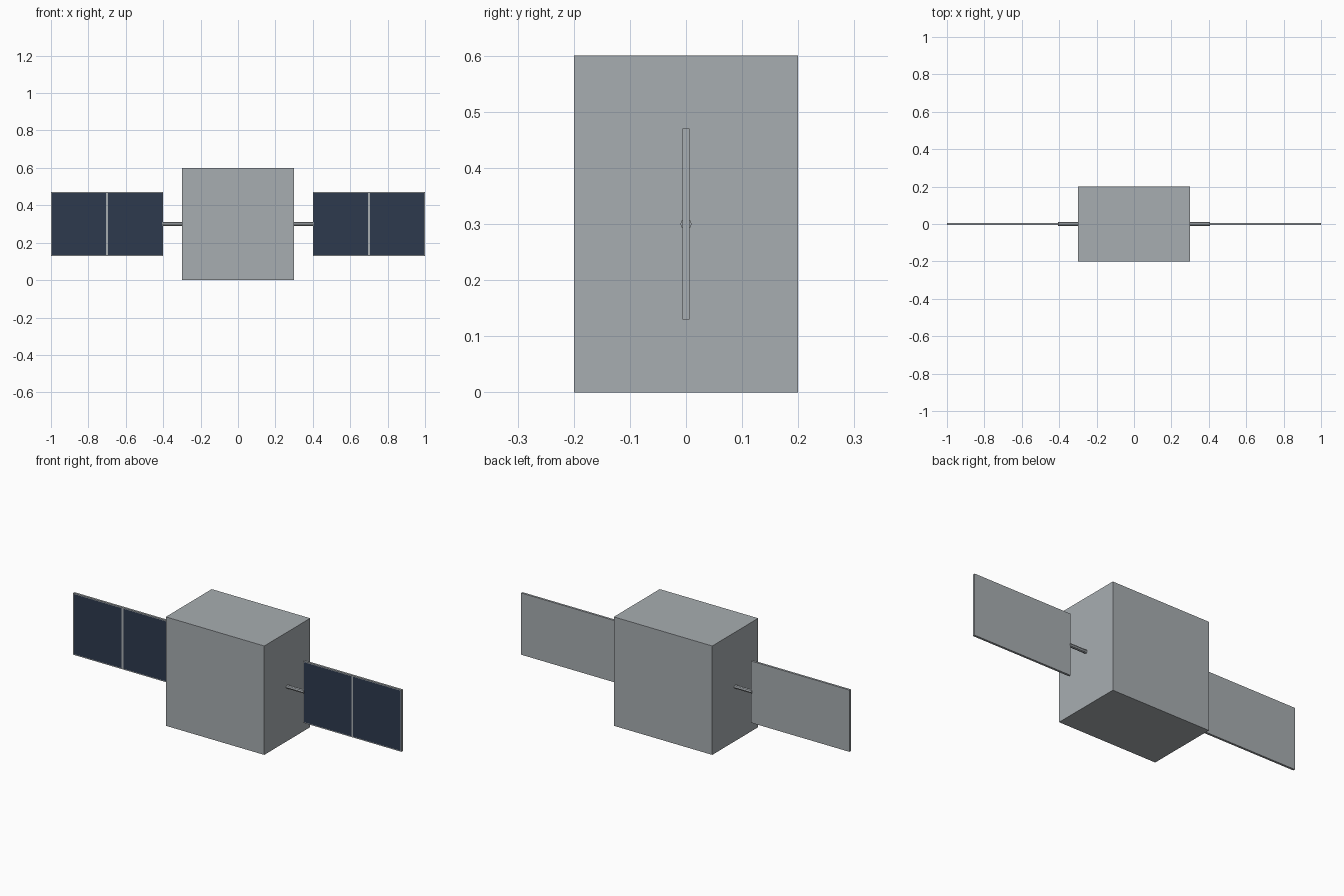
import bpy, bmesh
from math import pi
from mathutils import Matrix, Vector

default = bpy.data.objects.get("Cube")
if default:
    bpy.data.objects.remove(default, do_unlink=True)


def material(name, rgb):
    mat = bpy.data.materials.new(name)
    mat.use_nodes = True
    mat.diffuse_color = (*rgb, 1)
    mat.node_tree.nodes["Principled BSDF"].inputs["Base Color"].default_value = (*rgb, 1)
    return mat


grey = material("satellite grey", (0.39, 0.42, 0.44))
navy = material("solar cell navy", (0.026, 0.042, 0.076))

MID_Z = 0.3


def finish(bm, name, *mats):
    mesh = bpy.data.meshes.new(name)
    bm.to_mesh(mesh)
    bm.free()
    for mat in mats:
        mesh.materials.append(mat)
    obj = bpy.data.objects.new(name, mesh)
    bpy.context.collection.objects.link(obj)
    return obj


def box(center, size):
    bm = bmesh.new()
    place = Matrix.Translation(center) @ Matrix.Diagonal((*size, 1))
    bmesh.ops.create_cube(bm, size=1, matrix=place)
    return bm


# Main body
finish(box((0, 0, MID_Z), (0.6, 0.4, 0.6)), "body", grey)

for side, label in ((1, "left"), (-1, "right")):
    # Arm joining the body to the panel
    bm = bmesh.new()
    place = Matrix.Translation((side * 0.35, 0, MID_Z)) @ Matrix.Rotation(pi / 2, 4, "Y")
    bmesh.ops.create_cone(bm, cap_ends=True, segments=8, radius1=0.01,
                          radius2=0.01, depth=0.11, matrix=place)
    finish(bm, label + "_arm", grey)

    # Solar panel, cut so that two cells lie inside a narrow frame
    mid_x, rim = side * 0.7, 0.005
    bm = box((mid_x, 0, MID_Z), (0.6, 0.012, 0.34))
    cuts = [((mid_x + d, 0, 0), (1, 0, 0)) for d in (rim - 0.3, -rim, rim, 0.3 - rim)]
    cuts += [((0, 0, MID_Z + d), (0, 0, 1)) for d in (rim - 0.17, 0.17 - rim)]
    for point, normal in cuts:
        bmesh.ops.bisect_plane(bm, geom=bm.verts[:] + bm.edges[:] + bm.faces[:],
                               plane_co=Vector(point), plane_no=Vector(normal))
    bm.normal_update()
    for face in bm.faces:
        c = face.calc_center_median()
        in_cell = rim < abs(c.x - mid_x) < 0.3 - rim and abs(c.z - MID_Z) < 0.17 - rim
        face.material_index = int(face.normal.y < -0.5 and in_cell)
    finish(bm, label + "_solar_panel", grey, navy)
